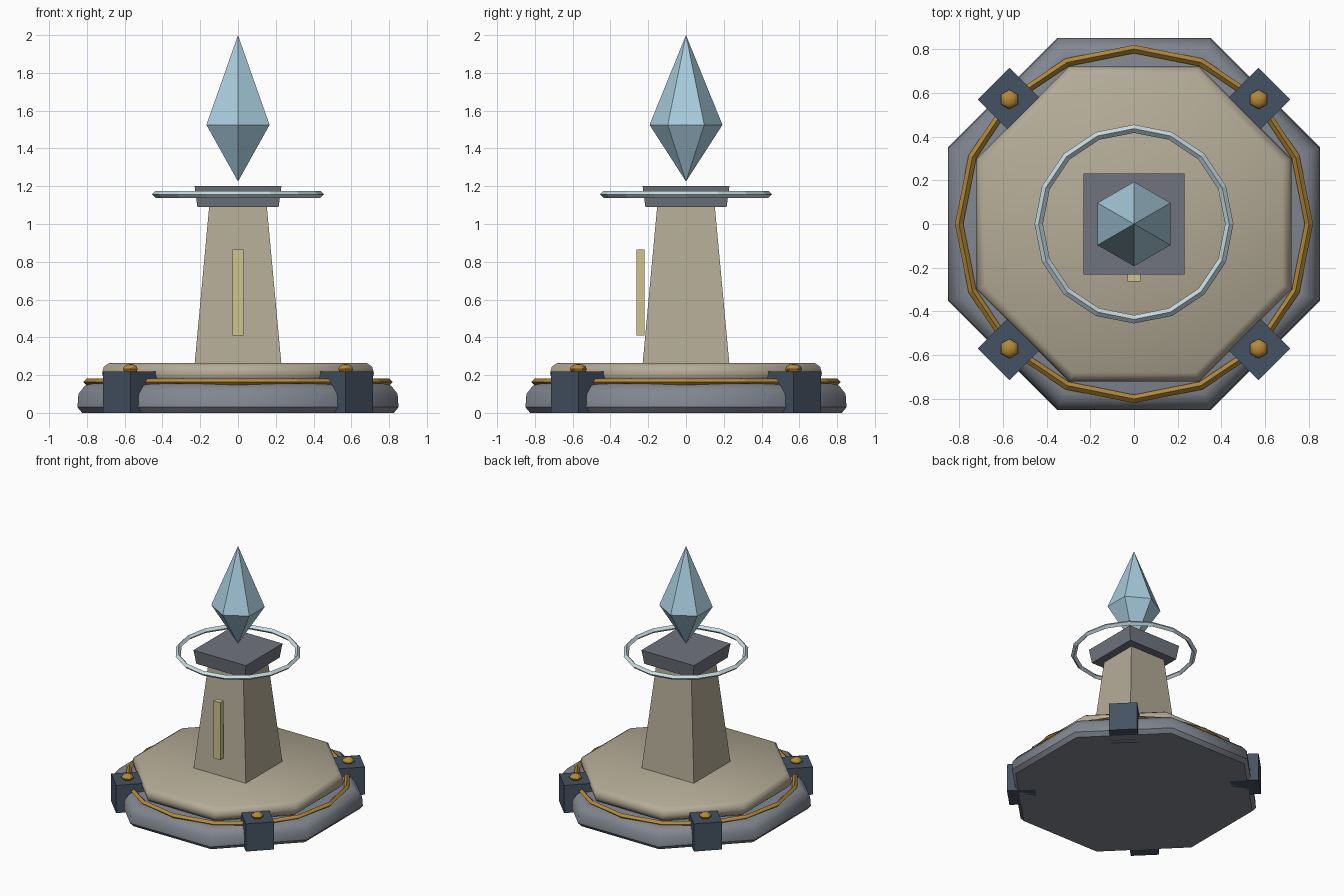
import bpy, bmesh
from math import cos, sin, pi, radians, sqrt

cube = bpy.data.objects.get("Cube")
if cube:
    bpy.data.objects.remove(cube, do_unlink=True)


def material(name, rgb):
    m = bpy.data.materials.new(name)
    m.use_nodes = True
    m.diffuse_color = (*rgb, 1)
    bsdf = next(n for n in m.node_tree.nodes if n.type == "BSDF_PRINCIPLED")
    bsdf.inputs["Base Color"].default_value = (*rgb, 1)
    return m


STONE = material("grey stone", (0.22, 0.24, 0.28))
CAP = material("cap grey", (0.16, 0.175, 0.21))
SAND = material("sandstone", (0.46, 0.41, 0.31))
IRON = material("dark blue iron", (0.06, 0.085, 0.125))
GOLD = material("gold", (0.45, 0.25, 0.04))
CRYSTAL = material("pale blue crystal", (0.39, 0.60, 0.72))
HALO = material("silver blue", (0.58, 0.71, 0.76))
GLOW = material("pale yellow", (0.62, 0.55, 0.28))


def lathe(name, profile, sides, mat, turn=0.0, flats=False, loop=False,
          smooth=0, crease_z=None, at=(0, 0, 0)):
    """Sweep (radius, z) points round z; flats=True measures radius to the flat sides."""
    grow = 1 / cos(pi / sides) if flats else 1
    bm = bmesh.new()
    rings = []
    for r, z in profile:
        angles = [turn + 2 * pi * i / sides for i in range(sides)]
        rings.append([bm.verts.new((r * grow * cos(a), r * grow * sin(a), z)) for a in angles])
    pairs = list(zip(rings, rings[1:]))
    if loop:
        pairs.append((rings[-1], rings[0]))
    for low, high in pairs:
        for i in range(sides):
            j = (i + 1) % sides
            bm.faces.new((low[i], low[j], high[j], high[i]))
    if not loop:
        for ring, (r, z) in zip((rings[0], rings[-1]), (profile[0], profile[-1])):
            if r > 0:
                bm.faces.new(ring)
    bmesh.ops.remove_doubles(bm, verts=bm.verts, dist=0.0001)
    bmesh.ops.recalc_face_normals(bm, faces=bm.faces)
    # Smooth only across shallow edges, keeping any chosen crease sharp
    for f in bm.faces:
        f.smooth = smooth > 0
    for e in bm.edges:
        creased = crease_z is not None and all(abs(v.co.z - crease_z) < 0.001 for v in e.verts)
        e.smooth = e.calc_face_angle(0) < radians(smooth) and not creased
    return finish(name, bm, mat, at)


def box(name, size, at, mat, turn=0.0):
    bm = bmesh.new()
    bmesh.ops.create_cube(bm, size=1)
    bmesh.ops.scale(bm, vec=size, verts=bm.verts)
    ob = finish(name, bm, mat, at)
    ob.rotation_euler.z = turn
    return ob


def finish(name, bm, mat, at):
    mesh = bpy.data.meshes.new(name)
    bm.to_mesh(mesh)
    bm.free()
    mesh.materials.append(mat)
    ob = bpy.data.objects.new(name, mesh)
    ob.location = at
    bpy.context.collection.objects.link(ob)
    return ob


def ring(name, radius, half, z, mat):
    section = [(radius + half, z), (radius, z + half), (radius - half, z), (radius, z - half)]
    return lathe(name, section, 16, mat, loop=True)


# Octagonal base and plinth with softened rims
lathe("base", [(0.825, 0), (0.85, 0.03), (0.845, 0.10), (0.81, 0.145), (0.77, 0.155)],
      8, STONE, turn=pi / 8, flats=True, smooth=50, crease_z=0.03)
lathe("plinth", [(0.67, 0.145), (0.71, 0.175), (0.72, 0.21), (0.71, 0.245), (0.68, 0.265)],
      8, SAND, turn=pi / 8, flats=True, smooth=50)
ring("base_trim", 0.80, 0.019, 0.163, GOLD)

# Corner posts with domed bolts
for side_x, x in (("left", 1), ("right", -1)):
    for side_y, y in (("back", 1), ("front", -1)):
        px, py = 0.57 * x, 0.57 * y
        box(f"post_{side_y}_{side_x}", (0.205, 0.205, 0.22), (px, py, 0.11), IRON, pi / 4)
        dome = [(0.045 * cos(t * pi / 6), 0.027 * sin(t * pi / 6)) for t in range(-3, 4)]
        lathe(f"bolt_{side_y}_{side_x}", dome, 6, GOLD, turn=pi / 2, smooth=40,
              at=(px, py, 0.232))

# Tapered pillar, its cap and the glowing strip on the front
lathe("pillar", [(0.23, 0.255), (0.152, 1.10)], 4, SAND, turn=pi / 4, flats=True)
lathe("pillar_cap", [(0.215, 1.09), (0.23, 1.20)], 4, CAP, turn=pi / 4, flats=True)
box("glow_strip", (0.058, 0.042, 0.455), (0, -0.242, 0.637), GLOW)

# Floating halo and crystal
ring("halo", 0.436, 0.019, 1.157, HALO)
lathe("crystal", [(0, 1.225), (0.193, 1.525), (0, 2.0)], 6, CRYSTAL, turn=pi / 2)
